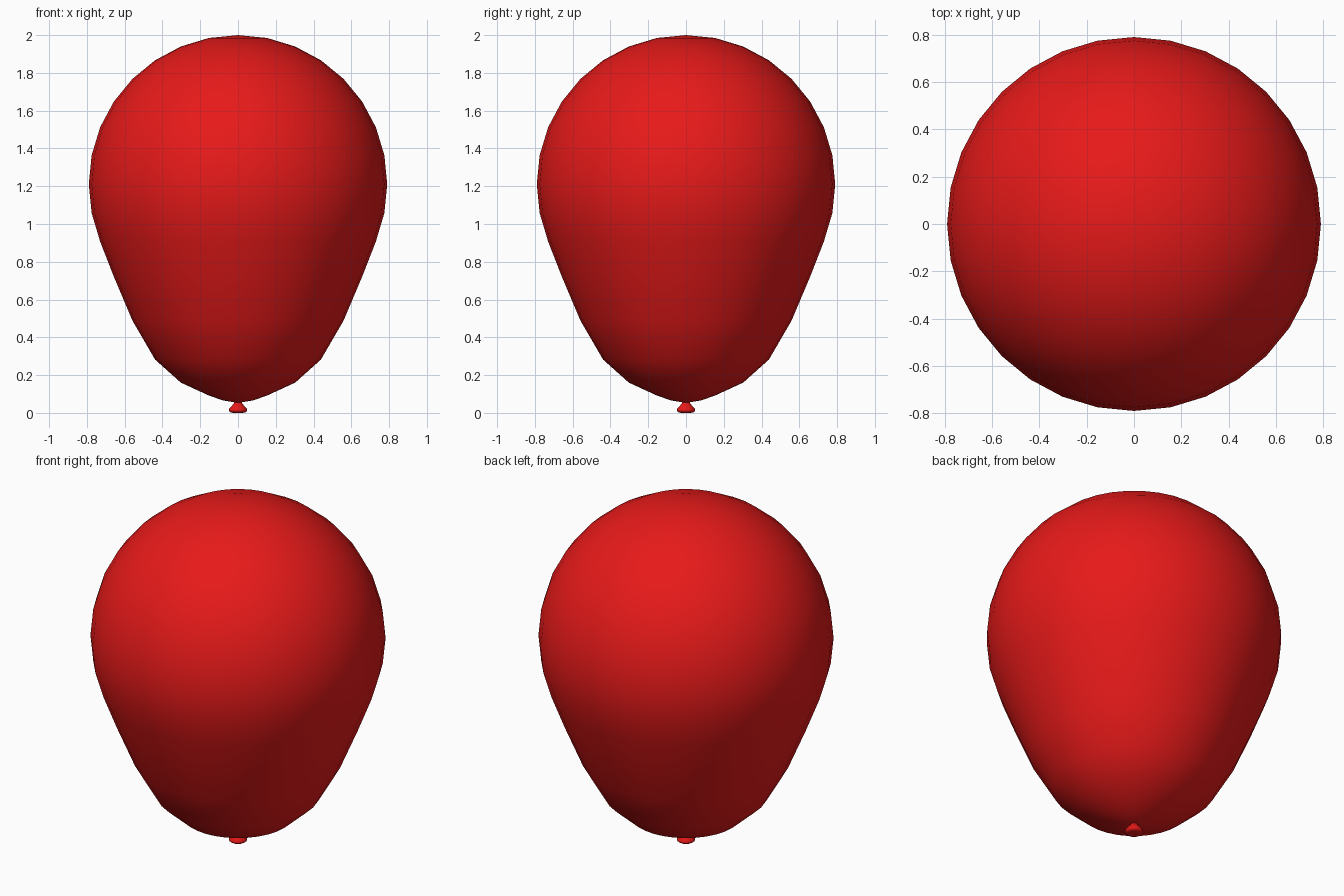
import bpy, bmesh, math

if "Cube" in bpy.data.objects:
    bpy.data.objects.remove(bpy.data.objects["Cube"])

SEGMENTS = 32

red = bpy.data.materials.new("red_rubber")
red.diffuse_color = (0.8, 0.01, 0.01, 1)
red.use_nodes = True
red.node_tree.nodes["Principled BSDF"].inputs["Base Color"].default_value = red.diffuse_color


def lathe(name, profile):
    """Revolve (radius, z) points about z; radius 0 becomes a pole."""
    bm = bmesh.new()
    rings = []
    for r, z in profile:
        n = SEGMENTS if r > 0 else 1
        rings.append([bm.verts.new((r * math.cos(math.tau * i / SEGMENTS),
                                    r * math.sin(math.tau * i / SEGMENTS), z))
                      for i in range(n)])
    for a, b in zip(rings, rings[1:]):
        for i in range(SEGMENTS):
            j = (i + 1) % SEGMENTS
            quad = [a[i % len(a)], a[j % len(a)], b[j % len(b)], b[i % len(b)]]
            bm.faces.new(list(dict.fromkeys(quad)))
    bmesh.ops.recalc_face_normals(bm, faces=bm.faces)
    for f in bm.faces:
        f.smooth = True
    mesh = bpy.data.meshes.new(name)
    bm.to_mesh(mesh)
    bm.free()
    mesh.materials.append(red)
    obj = bpy.data.objects.new(name, mesh)
    bpy.context.collection.objects.link(obj)
    return obj


# Balloon body: round dome above, drawn down to a narrow neck below
R, MID = 0.79, 1.21
lower_z = [0.06, 0.092, 0.16, 0.282, 0.488, 0.72, 0.907, 1.058]
body = []
for k in range(17):
    a = math.pi * k / 16
    r = 0 if k in (0, 16) else R * math.sin(a)
    z = lower_z[k] if k < 8 else MID - R * math.cos(a)
    # small collar where the skin gathers into the knot
    body.append((r, z))
body[0:1] = [(0, 0.055), (0.02, 0.056), (0.08, 0.066)]
lathe("balloon_body", body)

# Knot: flared lip under the neck, slightly hollow at the bottom
lathe("balloon_knot", [(0, 0.065), (0.018, 0.062), (0.022, 0.05), (0.034, 0.036),
                       (0.048, 0.02), (0.049, 0.01), (0.038, 0.002), (0.025, 0),
                       (0, 0.006)])
